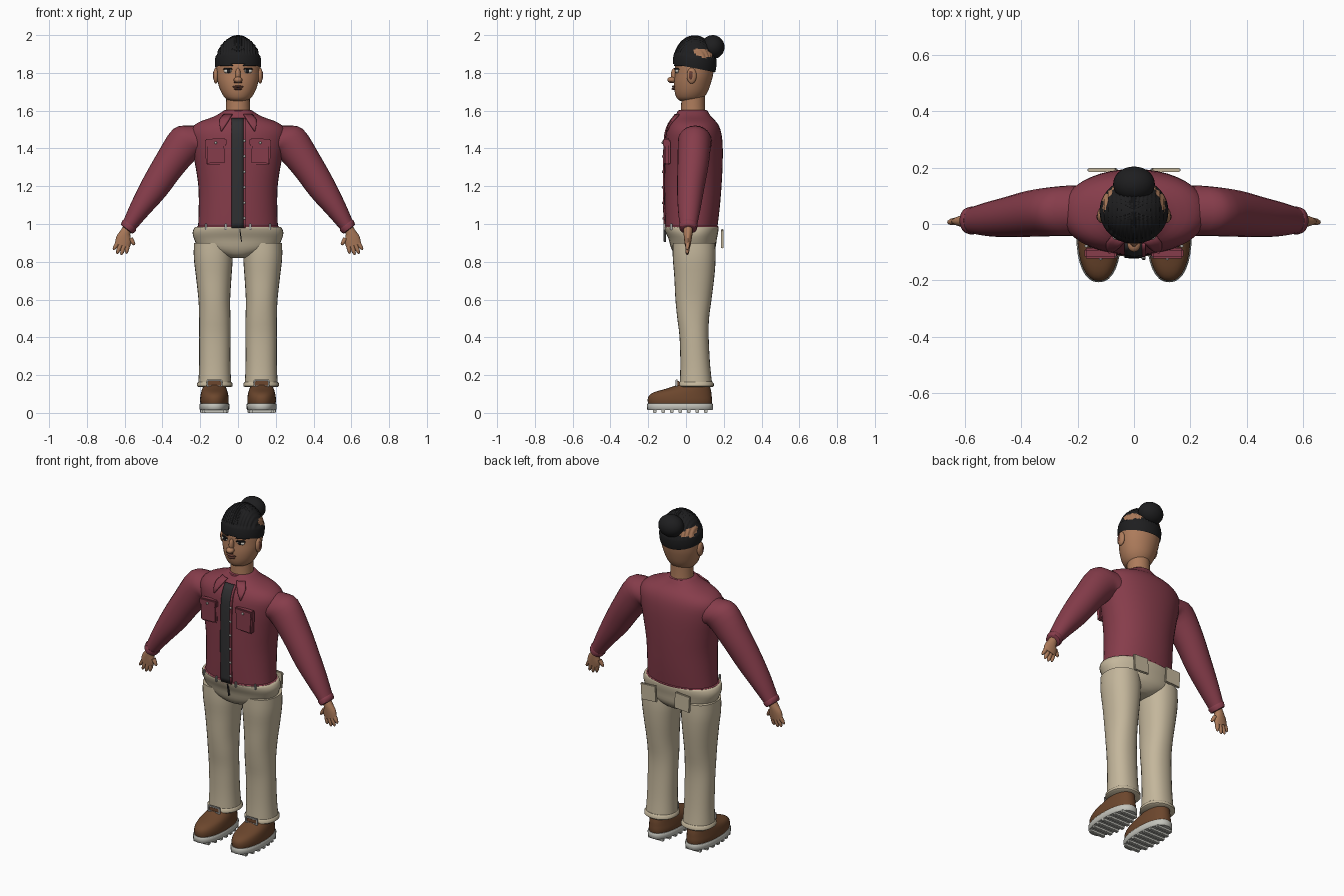
import bpy, bmesh, math
from mathutils import Vector, Matrix

if "Cube" in bpy.data.objects:
    bpy.data.objects.remove(bpy.data.objects["Cube"])

def material(name, r, g, b):
    m = bpy.data.materials.new(name)
    m.diffuse_color = (r, g, b, 1)
    m.use_nodes = True
    m.node_tree.nodes["Principled BSDF"].inputs["Base Color"].default_value = m.diffuse_color
    return m

MAROON = material("maroon cloth", .24, .046, .07)
TAN = material("tan cloth", .55, .47, .33)
SKIN = material("skin", .42, .2, .105)
BLACK = material("black hair", .013, .013, .014)
CHARCOAL = material("charcoal shirt", .03, .03, .032)
BROWN = material("brown leather", .15, .062, .026)
SOLE = material("pale rubber", .55, .55, .5)
METAL = material("grey metal", .4, .39, .37)
LIP = material("lip brown", .14, .05, .035)
WHITE = material("eye white", .6, .57, .5)

def finish(name, bm, mats, smooth=45):
    bmesh.ops.recalc_face_normals(bm, faces=bm.faces)
    me = bpy.data.meshes.new(name)
    bm.to_mesh(me)
    bm.free()
    ob = bpy.data.objects.new(name, me)
    bpy.context.collection.objects.link(ob)
    for m in mats if isinstance(mats, (list, tuple)) else [mats]:
        me.materials.append(m)
    bpy.ops.object.select_all(action='DESELECT')
    ob.select_set(True)
    bpy.context.view_layer.objects.active = ob
    bpy.ops.object.shade_smooth_by_angle(angle=math.radians(smooth))
    return ob

def dense(rings, steps=3):
    """Catmull-Rom interpolation of ring tuples."""
    out, r = [], [rings[0]] + list(rings) + [rings[-1]]
    for i in range(1, len(r) - 2):
        for k in range(steps):
            t = k / steps
            out.append(tuple(.5 * (2*b + (c-a)*t + (2*a-5*b+4*c-d)*t*t + (3*b-a-3*c+d)*t**3)
                             for a, b, c, d in zip(r[i-1], r[i], r[i+1], r[i+2])))
    return out + [tuple(rings[-1])]

def upright(rows, cx=0):
    """(z, half width, front y, back y) -> ring (x, y, z, ru, rv, tilt)."""
    return [(cx, (f + b) / 2, z, w, (b - f) / 2, 0) for z, w, f, b in rows]

def loft(name, rings, mat, n=28, e=2.0, side=1, smooth=45):
    bm, prev = bmesh.new(), None
    for x, y, z, ru, rv, tilt in rings:
        t, ring = math.radians(tilt), []
        for i in range(n):
            a = 2 * math.pi * i / n
            u, v = [math.copysign(abs(q) ** (2 / e), q) for q in (math.cos(a), math.sin(a))]
            ring.append(bm.verts.new((side * (x + u*ru*math.cos(t)), y + v*rv, z + u*ru*math.sin(t))))
        if prev:
            for i in range(n):
                bm.faces.new((prev[i], prev[(i+1) % n], ring[(i+1) % n], ring[i]))
        else:
            bm.faces.new(ring)
        prev = ring
    bm.faces.new(prev)
    return finish(name, bm, mat, smooth)

def ball(name, loc, scale, mat, n=20):
    bm = bmesh.new()
    bmesh.ops.create_uvsphere(bm, u_segments=n, v_segments=n // 2 + 2, radius=1,
                              matrix=Matrix.Translation(loc) @ Matrix.Diagonal((*scale, 1)))
    return finish(name, bm, mat)

def box(name, loc, size, mat, bevel=.004, rot=0):
    bm = bmesh.new()
    bmesh.ops.create_cube(bm, size=1, matrix=Matrix.Translation(loc) @ Matrix.Rotation(rot, 4, 'Y')
                          @ Matrix.Diagonal((*size, 1)))
    bmesh.ops.bevel(bm, geom=bm.edges[:], offset=bevel, segments=2, affect='EDGES')
    return finish(name, bm, mat)

def front_y(rings, x, z, e=2.0):
    """Front surface of an upright loft at x, z."""
    for a, b in zip(rings, rings[1:]):
        if a[2] <= z <= b[2]:
            t = (z - a[2]) / (b[2] - a[2])
            y, w, d = [a[i] + (b[i] - a[i]) * t for i in (1, 3, 4)]
            return y - d * max(0, 1 - min(1, abs(x) / w) ** e) ** (1 / e)
    return 0

def patch(name, rows, rings, mat, e, out=.004, side=1, cols=4):
    """Thin plate hugging a loft; rows are (z, left x, right x)."""
    bm, prev = bmesh.new(), None
    for z, l, r in rows:
        xs = [side * (l + (r - l) * i / cols) for i in range(cols + 1)]
        row = [bm.verts.new((x, front_y(rings, x, z, e) - out, z)) for x in xs]
        if prev:
            for i in range(cols):
                bm.faces.new((prev[i], prev[i+1], row[i+1], row[i]))
        prev = row
    ob = finish(name, bm, mat)
    ob.modifiers.new("thickness", 'SOLIDIFY').thickness = .008
    ob.modifiers["thickness"].offset = 0
    return ob

# Jacket body
TE = 2.15
torso = dense(upright([(.972, .212, -.108, .165), (1.08, .208, -.112, .178), (1.2, .21, -.114, .188),
                       (1.32, .228, -.113, .194), (1.42, .25, -.11, .194), (1.49, .255, -.103, .185),
                       (1.535, .215, -.085, .165), (1.57, .125, -.06, .132), (1.602, .072, -.04, .112)]))
loft("jacket_body", torso, MAROON, 40, TE)
loft("jacket_hem", upright([(.968, .212, -.108, .166), (.971, .218, -.114, .171), (.985, .218, -.114, .172),
                            (.99, .211, -.109, .166)]), MAROON, 40, TE)
loft("jacket_collar_band", upright([(1.578, .085, -.05, .119), (1.598, .077, -.045, .115),
                                    (1.603, .07, -.036, .108)]), MAROON, 32)
zs = [.98 + .58 * i / 20 for i in range(21)]
patch("undershirt_strip", [(z, -.034, .028) for z in zs], torso, CHARCOAL, TE)
patch("jacket_placket", [(z, .028, .04) for z in zs], torso, MAROON, TE, .006)
for i in range(6):
    z = 1.03 + i * .082
    ball("jacket_button", (.034, front_y(torso, .034, z, TE) - .011, z), (.007, .005, .007), METAL, 10)

# Pants: hips and waist loops
hips = upright([(.82, .05, -.02, .1), (.835, .1, -.055, .13), (.87, .2, -.078, .155), (.92, .232, -.092, .163),
                (.955, .24, -.108, .17), (.98, .231, -.116, .172), (.984, .222, -.112, .168)])
loft("pants_hips", dense(hips), TAN, 40, 2.15)
for x in (-.17, -.065, .065, .17):
    y = front_y(hips, x, .975, 2.15)
    box("belt_loop", (x, y - .004, .985), (.012, .012, .034), METAL, .003)
box("fly_seam", (.014, -.112, .94), (.005, .012, .07), CHARCOAL, .001, math.radians(-8))

for s, label in ((1, "left"), (-1, "right")):
    # Collar flap and chest pocket
    patch("collar_flap_" + label, [(1.492, .086, .09), (1.525, .064, .098), (1.55, .048, .098),
                                   (1.58, .03, .075)], torso, MAROON, TE, .006, s)
    box("chest_pocket_" + label, (s*.118, -.1, 1.38), (.108, .034, .13), MAROON, .008, s*.04)
    box("pocket_flap_" + label, (s*.118, -.104, 1.432), (.114, .036, .04), MAROON, .006, s*.04)
    ball("pocket_button_" + label, (s*.118, -.124, 1.43), (.007, .005, .007), METAL, 10)

    # Sleeve and cuff
    sleeve = [(.15, .05, 1.435, .085, .088, 80), (.215, .047, 1.435, .094, .09, 66), (.275, .045, 1.43, .1, .088, 46),
              (.36, .038, 1.32, .086, .083, 38), (.445, .025, 1.19, .075, .072, 34),
              (.52, .017, 1.08, .056, .06, 34), (.584, .012, .98, .037, .044, 38)]
    loft("sleeve_" + label, dense(sleeve), MAROON, 24, side=s)
    loft("cuff_" + label, [(.572, .012, .998, .042, .047, 38), (.576, .012, .992, .045, .05, 38),
                           (.588, .012, .974, .04, .046, 38), (.59, .012, .971, .034, .04, 38)],
         MAROON, 24, side=s)

    # Hand with fanned fingers
    loft("palm_" + label, dense([(.58, .012, .985, .026, .024, 35), (.596, .011, .955, .028, .024, 25),
                                 (.604, .01, .92, .042, .02, 18), (.613, .009, .885, .04, .015, 16)]),
         SKIN, 16, side=s)
    for x0, z0, x1, z1 in ((.585, .885, .592, .843), (.604, .885, .618, .836),
                           (.622, .89, .641, .842), (.637, .9, .659, .863), (.57, .925, .548, .888)):
        finger = [(x0 + (x1-x0)*t, .009 - .003*t, z0 + (z1-z0)*t, r, r, 15 if x1 > x0 else -20)
                  for t, r in ((0, .013), (.5, .0115), (.85, .008), (1, .003))]
        loft("finger_" + label, finger, SKIN, 10, side=s)

    # Trouser leg, hem and back pocket
    leg = upright([(.14, .088, -.034, .14), (.25, .083, -.03, .128), (.4, .083, -.034, .12),
                   (.5, .083, -.046, .122), (.6, .084, -.056, .135), (.72, .094, -.062, .15),
                   (.82, .103, -.07, .157), (.9, .1, -.07, .155)])
    legs = [(.123 + .01 * max(0, (r[2] - .5) / .4),) + r[1:] for r in leg]
    loft("trouser_leg_" + label, dense(legs), TAN, 28, 2.2, side=s)
    loft("trouser_hem_" + label, upright([(.136, .086, -.034, .14), (.142, .094, -.04, .147),
                                          (.156, .094, -.04, .147), (.165, .085, -.032, .139)], .123),
         TAN, 28, 2.2, side=s)
    box("back_pocket_" + label, (s*.112, .192, .922), (.104, .014, .1), TAN, .005, s*.06)

    # Shoe, sole, treads and buckle
    shoe = upright([(.04, .072, -.198, .135), (.065, .076, -.203, .138), (.09, .074, -.197, .136),
                    (.11, .07, -.168, .134), (.128, .064, -.105, .13), (.148, .056, -.048, .125),
                    (.165, .05, -.03, .115)], .125)
    loft("shoe_upper_" + label, dense(shoe), BROWN, 32, 2.2, side=s)
    loft("shoe_sole_" + label, upright([(.014, .074, -.2, .137), (.02, .079, -.206, .143),
                                        (.044, .08, -.207, .144), (.05, .076, -.203, .14)], .125),
         SOLE, 32, 2.3, side=s)
    for i in range(7):
        y = -.165 + i * .045
        w = .15 * math.sqrt(1 - ((y + .03) / .185) ** 2)
        box("sole_tread", (s*.125, y, .01), (w, .02, .02), SOLE, .003)
    for z in (.142, .172):
        box("shoe_buckle_bar_" + label, (s*.125, -.05, z), (.08, .012, .008), METAL, .002)
    for x in (.087, .163):
        box("shoe_buckle_side_" + label, (s*x, -.05, .157), (.008, .012, .034), METAL, .002)
    box("shoe_strap_" + label, (s*.125, -.042, .155), (.07, .016, .028), BROWN, .004)

# Neck and head
loft("neck", dense(upright([(1.56, .068, -.03, .105), (1.62, .063, -.026, .1), (1.72, .062, -.022, .1)])), SKIN)
head = dense(upright([(1.652, .04, -.03, .07), (1.665, .066, -.048, .09), (1.7, .09, -.06, .115),
                      (1.75, .107, -.063, .133), (1.8, .115, -.058, .145), (1.86, .113, -.055, .15),
                      (1.92, .085, -.03, .13)]))
loft("head", head, SKIN, 36)

# Face
ball("nose_tip", (0, -.075, 1.763), (.023, .024, .017), SKIN)
ball("nose_bridge", (0, -.062, 1.79), (.014, .018, .036), SKIN)
ball("upper_lip", (0, -.064, 1.727), (.03, .011, .006), LIP)
ball("lower_lip", (0, -.064, 1.715), (.023, .012, .006), LIP)
for s in (1, -1):
    ball("nostril", (s*.014, -.08, 1.75), (.008, .009, .004), LIP, 10)
    ball("ear", (s*.117, .03, 1.785), (.014, .026, .042), SKIN)
    ball("ear_hollow", (s*.127, .026, 1.787), (.006, .012, .024), LIP, 12)
    y = front_y(head, .052, 1.81)
    ball("eye", (s*.052, y, 1.81), (.025, .01, .012), WHITE)
    ball("iris", (s*.05, y - .006, 1.81), (.011, .007, .011), BLACK, 14)
    patch("upper_eyelid", [(1.818, .03, .078), (1.825, .034, .072)], head, BLACK, 2, .007, s)
    patch("eyebrow", [(1.836, .026, .092), (1.849, .034, .086)], head, BLACK, 2, .005, s)

# Braided hair cap with side openings and a smooth lower band
bm, prev, n, m = bmesh.new(), None, 192, 26
for j in range(m):
    row = []
    for i in range(n):
        a = 2 * math.pi * i / n
        low = math.asin((1.825 - .022 * math.sin(a) - 1.855) / .145)
        p = low + (math.pi / 2 - .02 - low) * j / (m - 1)
        x, y = .118 * math.cos(p) * math.cos(a), .112 * math.cos(p) * math.sin(a)
        z = .141 * math.sin(p)
        ridge = 1 + (.022 * math.cos(2 * math.pi * x / .0148) if j > 6 else .035)
        row.append(bm.verts.new((x * ridge, .046 + y * ridge, 1.855 + z * ridge)))
    if prev:
        for i in range(n):
            f = bm.faces.new((prev[i], prev[(i+1) % n], row[(i+1) % n], row[i]))
            c = f.calc_center_median()
            f.material_index = int(abs(c.x) > .045 and ((c.y - .09) / .05) ** 2
                                   + ((c.z - 1.905 + .2 * (c.y - .09)) / .022) ** 2 < 1)
    prev = row
bm.faces.new(prev)
finish("hair_cap", bm, [BLACK, SKIN], 60)
ball("hair_bun", (0, .142, 1.937), (.074, .062, .063), BLACK, 32)
